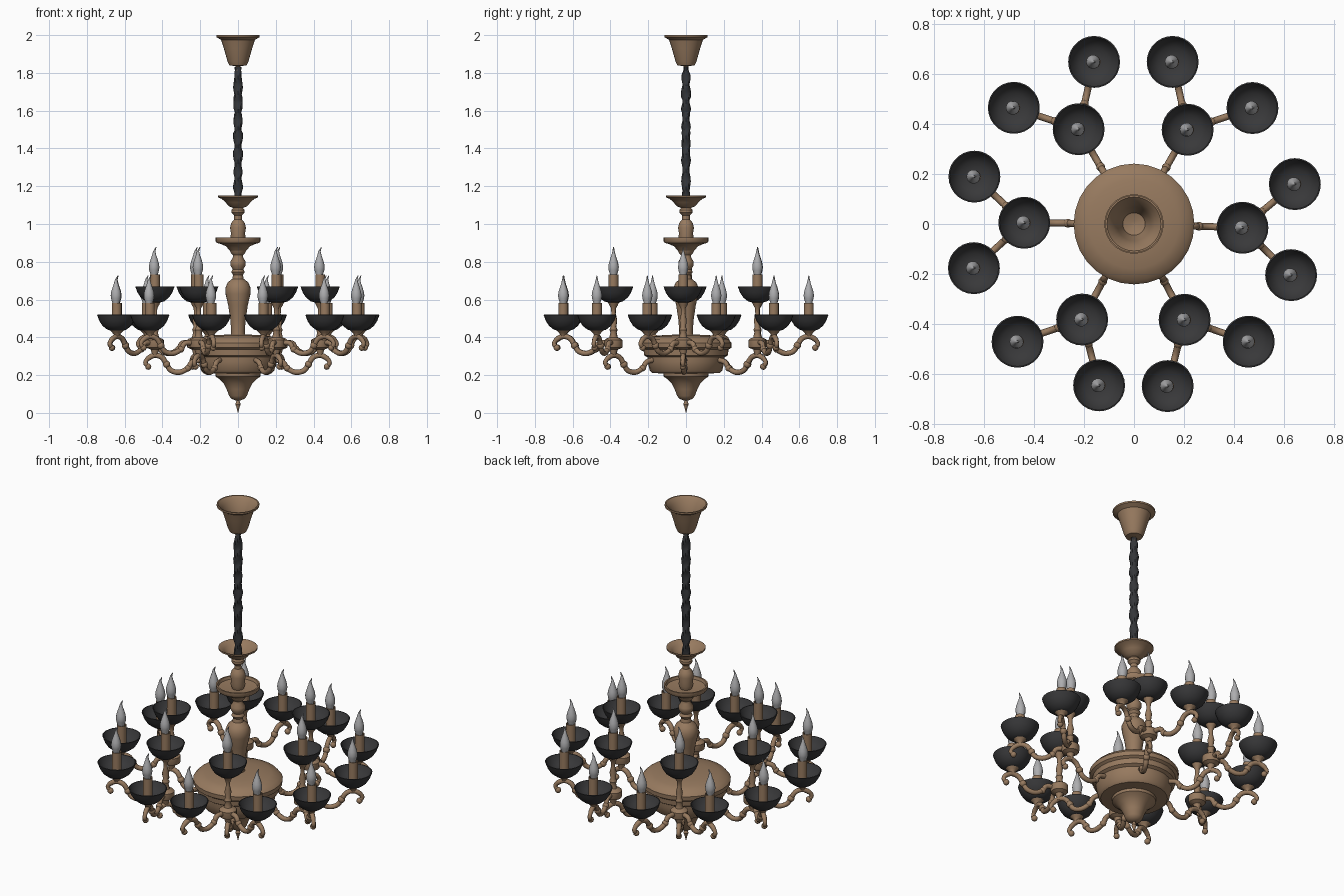
import bpy, bmesh, math, random
from mathutils import Vector

random.seed(4)


def material(name, rgb):
    m = bpy.data.materials.new(name)
    m.diffuse_color = (*rgb, 1)
    return m


BRONZE = material("bronze", (0.31, 0.195, 0.115))
BLACK = material("black_metal", (0.04, 0.04, 0.042))
SLEEVE = material("chain_grey", (0.035, 0.037, 0.041))
GLASS = material("bulb_glass", (0.42, 0.42, 0.43))


def finish(name, bm, mat, angle=38):
    bmesh.ops.recalc_face_normals(bm, faces=bm.faces[:])
    me = bpy.data.meshes.new(name)
    bm.to_mesh(me)
    bm.free()
    me.materials.append(mat)
    me.shade_smooth()
    me.set_sharp_from_angle(angle=math.radians(angle))
    ob = bpy.data.objects.new(name, me)
    bpy.context.collection.objects.link(ob)
    return ob


def skin(bm, rings, caps=True):
    """Join successive closed rings of points into a surface."""
    vs = [[bm.verts.new(p) for p in r] for r in rings]
    n = len(vs[0])
    for a, b in zip(vs, vs[1:]):
        for i in range(n):
            j = (i + 1) % n
            bm.faces.new((a[i], a[j], b[j], b[i]))
    if caps:
        bm.faces.new(vs[0])
        bm.faces.new(vs[-1])


def lathe(name, prof, mat, seg=24, at=(0, 0, 0), bend=None):
    bm = bmesh.new()
    rings = []
    for r, z in prof:
        dx = bend(z) if bend else 0
        rings.append([Vector(at) + Vector((max(r, 0.001) * math.cos(2 * math.pi * i / seg) + dx,
                                           max(r, 0.001) * math.sin(2 * math.pi * i / seg), z))
                      for i in range(seg)])
    skin(bm, rings)
    return finish(name, bm, mat)


def smooth_path(pts, k=4):
    """Catmull-Rom through 2D points."""
    p = [Vector(q) for q in pts]
    p = [2 * p[0] - p[1]] + p + [2 * p[-1] - p[-2]]
    out = []
    for a, b, c, d in zip(p, p[1:], p[2:], p[3:]):
        for s in range(k):
            t = s / k
            out.append(0.5 * (2 * b + (c - a) * t + (2 * a - 5 * b + 4 * c - d) * t * t
                              + (3 * b - a - 3 * c + d) * t ** 3))
    return out + [p[-2]]


def scroll_arm(name, start, end, top, z0):
    """S-shaped arm: dips in a trough, arches at height top over end, curls down."""
    s, e = Vector(start), Vector(end)
    L = (e - s).length
    d = (e - s) / L
    shape = [(0, z0 - top), (L - 0.2, -0.035), (L - 0.175, -0.068), (L - 0.13, -0.09),
             (L - 0.085, -0.08), (L - 0.062, -0.048), (L - 0.038, -0.012), (L, 0),
             (L + 0.035, -0.016), (L + 0.05, -0.04), (L + 0.035, -0.06)]
    path = smooth_path(shape)
    side = Vector((-d.y, d.x, 0))

    def place(u, z):
        return Vector((s.x + d.x * u, s.y + d.y * u, top + z))
    rings = []
    for i, q in enumerate(path):
        t = (path[min(i + 1, len(path) - 1)] - path[max(i - 1, 0)]).normalized()
        r = 0.014 if i < len(path) - 8 else 0.012
        ring = []
        for k in range(8):
            a = 2 * math.pi * k / 8
            c = math.cos(a) * r
            ring.append(place(q.x - t.y * c, q.y + t.x * c) + side * math.sin(a) * r)
        rings.append(ring)
    bm = bmesh.new()
    skin(bm, rings)
    # beads on the scroll
    for (u, z), r in ((shape[5], 0.02), (shape[2], 0.018), (shape[-1], 0.017)):
        res = bmesh.ops.create_uvsphere(bm, u_segments=10, v_segments=6, radius=r)
        bmesh.ops.translate(bm, verts=res["verts"], vec=place(u, z))
    finish(name, bm, BRONZE, 50)


def candle(tag, x, y, z):
    """Black bowl, bronze sleeve and bent-tip flame bulb."""
    lathe("bowl_" + tag, [(0.03, 0), (0.05, 0.006), (0.075, 0.026), (0.092, 0.052), (0.104, 0.084),
                          (0.099, 0.085), (0.086, 0.056), (0.06, 0.033), (0.026, 0.025)],
          BLACK, 28, (x, y, z))
    lathe("candle_sleeve_" + tag, [(0.026, 0.02), (0.026, 0.148), (0.022, 0.148), (0.022, 0.13)],
          BRONZE, 16, (x, y, z))
    lathe("bulb_" + tag, [(0.016, 0.13), (0.019, 0.148), (0.026, 0.17), (0.028, 0.187), (0.025, 0.207),
                          (0.018, 0.23), (0.011, 0.25), (0.006, 0.27), (0.002, 0.292)],
          GLASS, 14, (x, y, z), lambda h: -0.004 + 14 * max(0, h - 0.265) ** 2)


# ceiling canopy, an open funnel
lathe("canopy", [(0.012, 1.81), (0.012, 1.835), (0.045, 1.84), (0.055, 1.86), (0.075, 1.93), (0.09, 1.975),
                 (0.115, 1.99), (0.115, 2.0), (0.108, 2.0), (0.084, 1.975), (0.068, 1.93),
                 (0.045, 1.86), (0.012, 1.85)], BRONZE, 28)

# lumpy twisted chain sleeve
bm = bmesh.new()
rings = []
for i in range(47):
    z = 1.1 + 0.73 * i / 46
    lump = 0.022 + random.uniform(-0.003, 0.003)
    if i > 44:
        lump *= 0.7
    rings.append([((lump + 0.003 * math.cos(2 * (a - 0.55 * i))) * math.cos(a),
                   (lump + 0.003 * math.cos(2 * (a - 0.55 * i))) * math.sin(a), z)
                  for a in (2 * math.pi * k / 12 for k in range(12))])
skin(bm, rings)
finish("chain_sleeve", bm, SLEEVE, 30)

# turned column with two dishes
lathe("upper_column", [(0.03, 0.90), (0.04, 0.93), (0.037, 0.95), (0.042, 0.98), (0.036, 1.005),
                       (0.02, 1.025), (0.02, 1.045), (0.034, 1.06), (0.034, 1.075), (0.026, 1.085),
                       (0.05, 1.095), (0.066, 1.115), (0.085, 1.132), (0.106, 1.142), (0.106, 1.15),
                       (0.1, 1.15), (0.075, 1.132), (0.05, 1.11), (0.015, 1.105)], BRONZE)
lathe("middle_dish", [(0.03, 0.85), (0.05, 0.865), (0.06, 0.88), (0.085, 0.892), (0.112, 0.9),
                      (0.119, 0.91), (0.119, 0.928), (0.11, 0.928), (0.105, 0.912), (0.03, 0.905)],
      BRONZE, 28)
lathe("lower_column", [(0.038, 0.40), (0.036, 0.43), (0.04, 0.49), (0.052, 0.57), (0.066, 0.63),
                       (0.067, 0.66), (0.055, 0.69), (0.03, 0.71), (0.026, 0.73), (0.036, 0.745),
                       (0.028, 0.76), (0.04, 0.78), (0.041, 0.8), (0.028, 0.82), (0.027, 0.835),
                       (0.04, 0.85), (0.045, 0.87)], BRONZE)

# central drum and bottom finial
lathe("body", [(0.04, 0.415), (0.12, 0.412), (0.18, 0.404), (0.225, 0.39), (0.242, 0.37), (0.24, 0.345),
               (0.225, 0.335), (0.222, 0.305), (0.205, 0.295), (0.203, 0.27), (0.192, 0.225),
               (0.18, 0.212), (0.12, 0.208), (0.118, 0.192), (0.1, 0.18), (0.075, 0.155),
               (0.06, 0.125), (0.047, 0.09), (0.035, 0.074), (0.012, 0.066)], BRONZE, 28)
lathe("finial", [(0.006, 0.08), (0.009, 0.06), (0.014, 0.045), (0.008, 0.03), (0.004, 0.012),
                 (0.001, 0)], BRONZE, 12)

# six branches: inner candle position and its two outer candles
branches = [((0.435, -0.015), (0.645, 0.16), (0.63, -0.205)),
            ((0.215, 0.378), (0.475, 0.465), (0.155, 0.65)),
            ((-0.222, 0.38), (-0.16, 0.65), (-0.482, 0.466)),
            ((-0.44, 0.005), (-0.64, 0.19), (-0.642, -0.177)),
            ((-0.208, -0.383), (-0.467, -0.472), (-0.14, -0.647)),
            ((0.203, -0.384), (0.135, -0.65), (0.46, -0.472))]
for n, (inner, *outers) in enumerate(branches):
    v = Vector(inner)
    scroll_arm(f"main_arm_{n}", v.normalized() * 0.17, v, 0.305, 0.285)
    # hub and turned post under the inner candle
    lathe(f"post_{n}", [(0.012, 0.295), (0.016, 0.315), (0.022, 0.335), (0.045, 0.345), (0.048, 0.352),
                        (0.048, 0.385), (0.04, 0.392), (0.022, 0.4), (0.016, 0.425), (0.021, 0.44),
                        (0.014, 0.455), (0.019, 0.49), (0.011, 0.525), (0.013, 0.555), (0.022, 0.57),
                        (0.03, 0.588)], BRONZE, 16, (*inner, 0))
    candle(f"inner_{n}", *inner, 0.585)
    for k, o in enumerate(outers):
        scroll_arm(f"outer_arm_{n}_{k}", inner, o, 0.405, 0.368)
        lathe(f"outer_stem_{n}_{k}", [(0.012, 0.4), (0.016, 0.415), (0.024, 0.425), (0.036, 0.438)],
              BRONZE, 14, (*o, 0))
        candle(f"outer_{n}_{k}", *o, 0.435)
